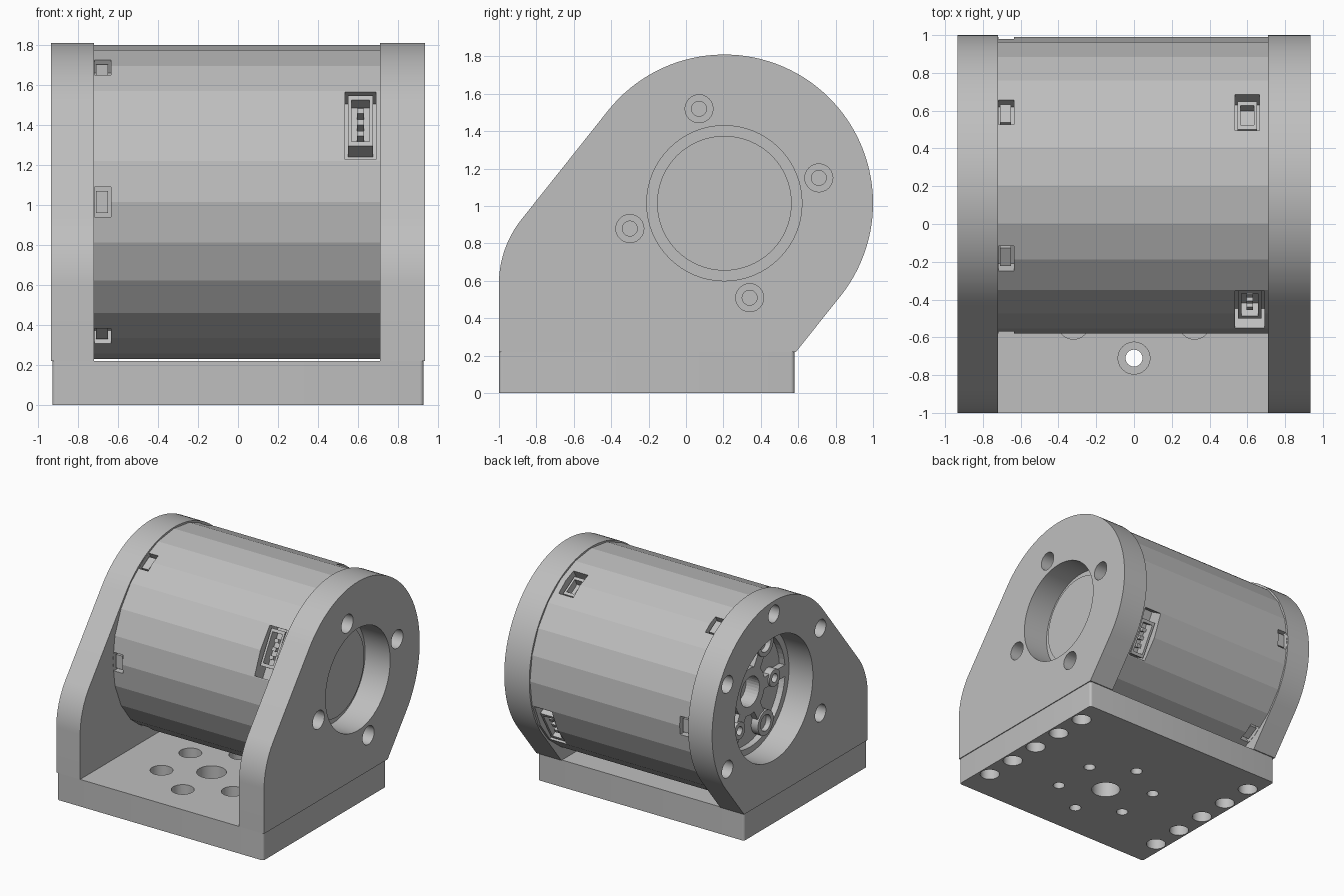
import bpy, bmesh
from math import cos, sin, radians, pi

if "Cube" in bpy.data.objects:
    bpy.data.objects.remove(bpy.data.objects["Cube"])

grey = bpy.data.materials.new("light grey")
grey.use_nodes = True
grey.diffuse_color = (0.52, 0.52, 0.52, 1)
grey.node_tree.nodes["Principled BSDF"].inputs["Base Color"].default_value = grey.diffuse_color

CY, CZ = 0.205, 1.015      # motor axis
R_PLATE, R_BODY = 0.795, 0.785
INNER_L, INNER_R, OUTER = -0.72, 0.71, 0.935
BASE_H = 0.22


def prism(name, pts, t0, t1, axis="x"):
    """Extrude a 2D outline from t0 to t1 along x (outline in y,z) or z (outline in x,y)."""
    place = (lambda p, t: (t, *p)) if axis == "x" else (lambda p, t: (*p, t))
    bm = bmesh.new()
    lo = [bm.verts.new(place(p, t0)) for p in pts]
    hi = [bm.verts.new(place(p, t1)) for p in pts]
    bm.faces.new(lo[::-1])
    bm.faces.new(hi)
    n = len(pts)
    for i in range(n):
        j = (i + 1) % n
        bm.faces.new((lo[i], lo[j], hi[j], hi[i]))
    mesh = bpy.data.meshes.new(name)
    bm.to_mesh(mesh)
    bm.free()
    mesh.materials.append(grey)
    obj = bpy.data.objects.new(name, mesh)
    bpy.context.collection.objects.link(obj)
    return obj


def arc(cx, cy, r, a0, a1, n):
    return [(cx + r * cos(radians(a0 + (a1 - a0) * i / n)),
             cy + r * sin(radians(a0 + (a1 - a0) * i / n))) for i in range(n + 1)]


def disc(cx, cy, r, n=32):
    return arc(cx, cy, r, 0, 360, n)[:-1]


def polar(r, deg):
    """Point around the motor axis."""
    return CY + r * cos(radians(deg)), CZ + r * sin(radians(deg))


def radial_box(deg, r0, r1, t0, t1):
    """Rectangle in the y,z plane, aligned to a radius of the motor."""
    c, s = cos(radians(deg)), sin(radians(deg))
    return [(CY + r * c - t * s, CZ + r * s + t * c)
            for r, t in ((r0, t0), (r1, t0), (r1, t1), (r0, t1))]


def cut(obj, pts, t0, t1, axis="x"):
    cutter = prism("cutter", pts, t0, t1, axis)
    cutter.hide_render = True
    mod = obj.modifiers.new("cut", "BOOLEAN")
    mod.operation, mod.solver, mod.object = "DIFFERENCE", "EXACT", cutter
    bpy.context.view_layer.objects.active = obj
    bpy.ops.object.modifier_apply(modifier=mod.name)
    bpy.data.objects.remove(cutter)


def smooth(obj):
    bpy.ops.object.select_all(action="DESELECT")
    obj.select_set(True)
    bpy.context.view_layer.objects.active = obj
    bpy.ops.object.shade_smooth_by_angle(angle=radians(30))


# Base slab with rounded corners
W, BACK, CR = 0.928, 0.58, 0.02
outline = (arc(W - CR, BACK - CR, CR, 0, 90, 5) + arc(CR - W, BACK - CR, CR, 90, 180, 5)
           + arc(CR - W, CR - 1, CR, 180, 270, 5) + arc(W - CR, CR - 1, CR, 270, 360, 5))
base = prism("base", outline, 0, BASE_H, "z")
HEX_Y = -0.34
cut(base, disc(0, HEX_Y, 0.11), -0.1, 0.4, "z")
for x, y in arc(0, HEX_Y, 0.37, 30, 330, 5):
    cut(base, disc(x, y, 0.045, 24), -0.1, 0.4, "z")
    cut(base, disc(x, y, 0.085, 24), 0.1, 0.4, "z")
for side in (-1, 1):
    for i in range(5):
        cut(base, disc(side * 0.842, 0.37 - 0.277 * i, 0.075, 24), -0.1, 0.16, "z")
smooth(base)

# Teardrop side plates
TILT = 51.5
profile = ([(-1, BASE_H), (0.588, BASE_H)]
           + arc(CY, CZ, R_PLATE, TILT - 90, TILT + 90, 60)
           + arc(-0.45, 0.585, 0.55, TILT + 90, 180, 16))
right_plate = prism("right_plate", profile, INNER_R, OUTER)
cut(right_plate, disc(CY, CZ, 0.415, 64), 0, 2)
for k in range(4):
    y, z = polar(0.523, 15 + 90 * k)
    cut(right_plate, disc(y, z, 0.075, 24), 0.79, 2)
    cut(right_plate, disc(y, z, 0.04, 24), 0.73, 2)
smooth(right_plate)

left_plate = prism("left_plate", profile, -OUTER, INNER_L)
cut(left_plate, disc(CY, CZ, 0.5, 64), -2, 0)
for k in range(5):
    y, z = polar(0.69, -30 + 60 * k)
    cut(left_plate, disc(y, z, 0.07, 24), -2, -0.78)
smooth(left_plate)

# Faceted motor body with clip windows and connector openings
body = prism("motor_body", disc(CY, CZ, R_BODY, 24), INNER_L, INNER_R)
for k in range(6):
    cut(body, radial_box(60 * k, 0.7, 0.9, -0.075, 0.075), INNER_L + 0.002, -0.635)
    prism("clip", radial_box(60 * k, 0.69, 0.76, -0.055, 0.055), INNER_L + 0.01, -0.65)

for deg in (150, -30):
    cut(body, radial_box(deg, 0.64, 0.9, -0.195, 0.195), 0.535, 0.69)
    socket = prism("cable_socket", radial_box(deg, 0.63, 0.75, -0.18, 0.11), 0.55, 0.675)
    cut(socket, radial_box(deg, 0.67, 0.9, -0.155, 0.085), 0.568, 0.657)
    for t in (-0.1, -0.035, 0.03):
        prism("socket_pin", radial_box(deg, 0.65, 0.735, t - 0.015, t + 0.015), 0.595, 0.63)

cut(body, radial_box(60, 0.66, 0.9, -0.11, 0.11), 0.535, 0.665)
small_socket = prism("small_socket", radial_box(60, 0.65, 0.74, -0.085, 0.085), 0.548, 0.652)
cut(small_socket, radial_box(60, 0.68, 0.9, -0.06, 0.06), 0.565, 0.635)

# Output face seen through the left plate: hub, pockets and screw bosses
cut(body, disc(CY, CZ, 0.12), -1, INNER_L + 0.12)
for k in range(6):
    mid = 30 + 60 * k
    pocket = [polar(r, mid + a) for r, a in
              [(0.45, -24 + 6 * i) for i in range(9)] + [(0.19, 16 - 8 * i) for i in range(5)]]
    cut(body, pocket, -1, INNER_L + 0.05)
for k in range(6):
    r_pos, r_out, r_in = (0.37, 0.1, 0.065) if k % 2 == 0 else (0.3, 0.07, 0.035)
    y, z = polar(r_pos, 60 * k)
    boss = prism("output_boss", disc(y, z, r_out, 24), INNER_L - 0.012, INNER_L + 0.07)
    cut(boss, disc(y, z, r_in, 24), -1, INNER_L + 0.03)
    cut(body, disc(y, z, r_in, 24), -1, INNER_L + 0.08)
    smooth(boss)

# Raised cap seen through the right plate
smooth(prism("end_cap", disc(CY, CZ, 0.36, 64), INNER_R - 0.02, INNER_R + 0.03))
